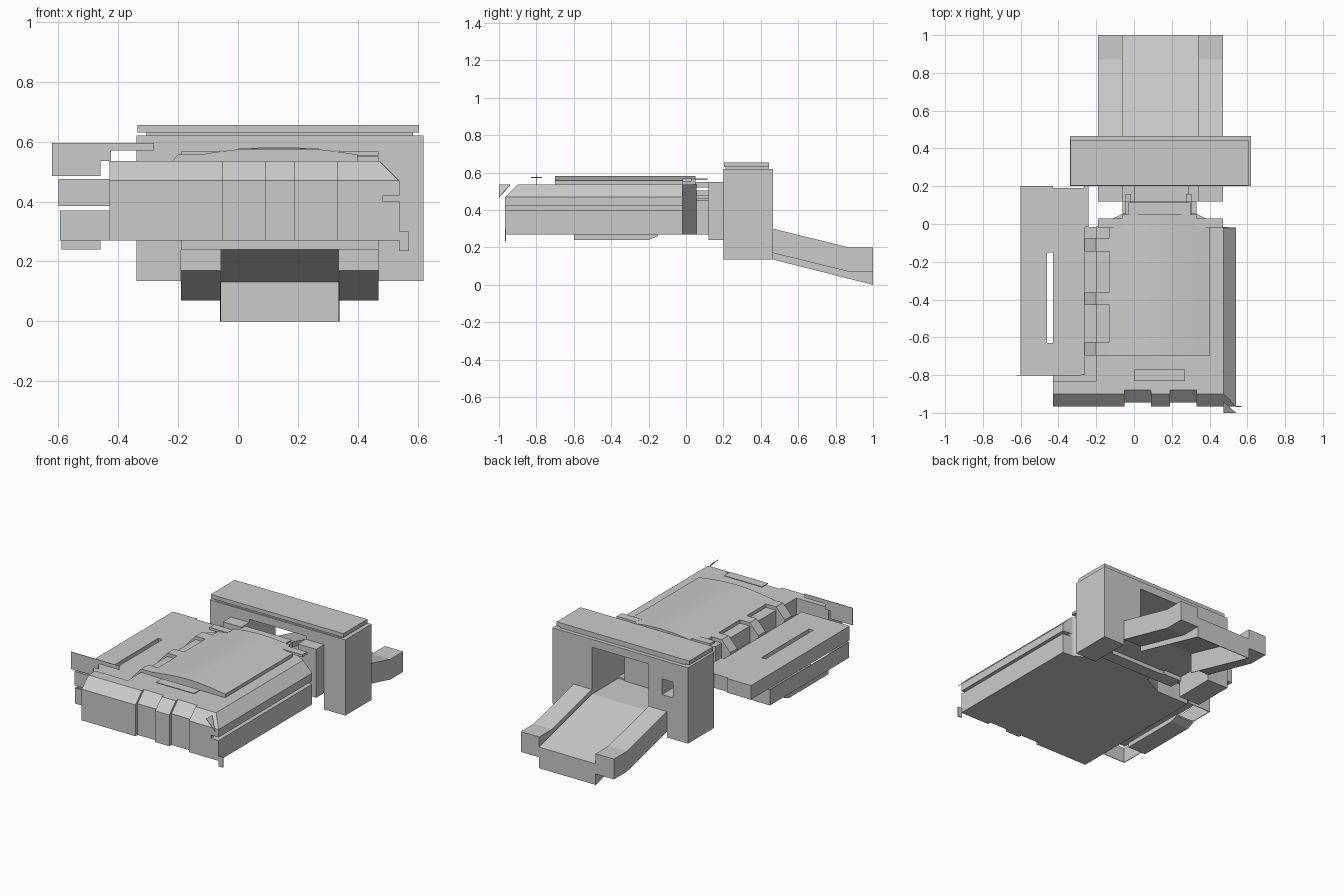
import bpy, bmesh, math

if "Cube" in bpy.data.objects:
    bpy.data.objects.remove(bpy.data.objects["Cube"])


def make(name, verts, faces):
    me = bpy.data.meshes.new(name)
    me.from_pydata([tuple(v) for v in verts], [], faces)
    bm = bmesh.new()
    bm.from_mesh(me)
    bmesh.ops.recalc_face_normals(bm, faces=bm.faces)
    bm.to_mesh(me)
    bm.free()
    ob = bpy.data.objects.new(name, me)
    bpy.context.collection.objects.link(ob)
    return ob


def loft(name, rings):
    n = len(rings[0])
    faces = [tuple(range(n)), tuple(range((len(rings) - 1) * n, len(rings) * n))]
    for r in range(len(rings) - 1):
        for i in range(n):
            j = (i + 1) % n
            faces.append((r * n + i, r * n + j, r * n + n + j, r * n + n + i))
    return make(name, [v for ring in rings for v in ring], faces)


def box(name, x0, x1, y0, y1, z0, z1):
    return loft(name, [[(x0, y0, z), (x1, y0, z), (x1, y1, z), (x0, y1, z)] for z in (z0, z1)])


def side_profile(name, pts, x0, x1):
    return loft(name, [[(x, y, z) for y, z in pts] for x in (x0, x1)])


def front_profile(name, pts, y0, y1):
    return loft(name, [[(x, y, z) for x, z in pts] for y in (y0, y1)])


def cut(target, cutter):
    m = target.modifiers.new("cut", 'BOOLEAN')
    m.object = cutter
    m.operation = 'DIFFERENCE'
    m.solver = 'EXACT'
    cutter.hide_render = True
    cutter.hide_viewport = True
    cutter.display_type = 'WIRE'


# Main body: stacked outlines with recessed front panels, side groove and chamfer
F, R = -0.967, -0.945
outline = [(-.43, F), (-.05, F), (-.05, R), (.09, R), (.09, F), (.19, F), (.19, R),
           (.33, R), (.33, F), (.54, F), (.54, -.02), (.47, -.015), (.33, .055),
           (-.06, .055), (-.2, -.015), (-.43, -.015)]


def ring(z, side=.54, dy=0):
    return [(side if x > .5 else x, y + (dy if y < -.9 else 0), z) for x, y in outline]


body = loft("main_body", [ring(.27), ring(.40), ring(.40, .485), ring(.42, .485), ring(.42),
                          ring(.47), ring(.535, .475, .067)])
# Lowered left side of the deck, where the wing lies
cut(body, box("body_trench_cutter", -.5, -.2, -.83, .1, .43, .7))

# Curved lid on the deck
arc = [(-.13 + .53 * i / 8, .557 + .025 * math.sin(math.pi * i / 8)) for i in range(9)]
front_profile("lid", [(-.13, .53)] + arc + [(.4, .53)], -.7, -.02)
front_profile("lid_rear", [(-.06, .53)] + arc[1:-1] + [(.33, .53)], -.02, .05)
for i, (a, b) in enumerate(((-.19, -.06), (.33, .47))):
    box(f"lid_tab_{i}", a, b, -.02, .03, .553, .568)
box("deck_label_plate", 0, .27, -.83, -.77, .572, .577)

# Loose corner flap and small lower tab at the front right
loft("corner_flap", [[(.475, -.94, z + .535), (.54, -1, z + .47), (.475, -1, z + .535)]
                     for z in (-.004, 0)])
box("front_tab", .54, .57, -.968, -.963, .235, .30)

# Left wing: slab around a narrow slot
wing = (.385, .475)
box("wing_outer", -.6, -.46, -.8, .2, *wing)
box("wing_front", -.46, -.43, -.8, -.63, *wing)
box("wing_rear", -.46, -.43, -.15, .2, *wing)
box("wing_inner", -.43, -.26, -.8, .19, *wing)
box("wing_rail_rear", -.265, -.24, -.015, .2, .385, .475)

# Lower wing tier: open-bottomed skirt and a small plate below it
box("skirt_front", -.595, -.43, -.8, -.796, .27, .37)
box("skirt_side", -.595, -.591, -.8, 0, .27, .37)
box("skirt_rear", -.595, -.43, -.004, 0, .27, .37)
side_profile("wing_keel", [(-.6, .27), (-.6, .24), (-.2, .24), (-.15, .26), (-.15, .27)],
             -.59, -.46)

# Thin stepped plate standing at the wing front
front_profile("wing_plate", [(-.622, .485), (-.46, .485), (-.46, .535), (-.425, .535), (-.425, .57),
                             (-.28, .57), (-.28, .595), (-.622, .595)], -.803, -.799)

# Three sloping clamps bridging from the wing to the lid
for i, y in enumerate((-.66, -.395, -.11)):
    front_profile(f"clamp_{i}", [(-.262, .43), (-.13, .43), (-.13, .557), (-.2, .557), (-.262, .49)],
                  y - .035, y + .035)

# Neck joining the body to the gate
box("neck", -.06, .33, .05, .12, .27, .45)
box("neck_bridge", 0, .29, .1, .21, .27, .43)
box("neck_base", -.19, .47, .12, .2, .24, .28)
for i, (a, b) in enumerate(((-.19, -.06), (.34, .47))):
    box(f"neck_block_{i}", a, b, .12, .21, .24, .55)
for i, x in enumerate((-.045, .275)):
    for k in range(3):
        box(f"neck_step_{i}_{k}", x, x + .03, .045, .12 + .04 * (k == 0), .43 + .045 * k, .46 + .045 * k)
box("neck_top_plate", -.03, .30, .05, .115, .56, .568)

# Gate with an opening for the ramp, a hollow under it and a small side window
gate = box("gate", -.34, .62, .2, .465, .135, .62)
cut(gate, box("gate_opening_cutter", -.06, .34, .1, .6, .26, .57))
cut(gate, box("gate_hollow_cutter", -.19, .47, .1, .6, .05, .268))
cut(gate, box("gate_window_cutter", -.235, -.155, .3, .6, .40, .50))
box("gate_neck", -.305, .585, .21, .44, .615, .635)
box("gate_cap", -.335, .605, .203, .445, .63, .655)

# Ramp: open-bottomed trough with floor, end wall and side walls
side_profile("ramp_floor", [(.2, .27), (.465, .27), (1, .135), (1, 0), (.996, 0), (.996, .131),
                            (.465, .266), (.2, .266)], -.06, .34)
for i, x in enumerate((-.06, .336)):
    side_profile(f"ramp_side_{i}", [(.465, .27), (1, .135), (1, 0), (.465, .135)], x, x + .004)

# Bent rails on both sides of the ramp
rail = [(.465, .30), (.87, .2), (1, .2), (1, .07), (.87, .07), (.465, .17)]
for i, (a, b) in enumerate(((-.19, -.06), (.34, .47))):
    side_profile(f"ramp_rail_{i}", rail, a, b)
